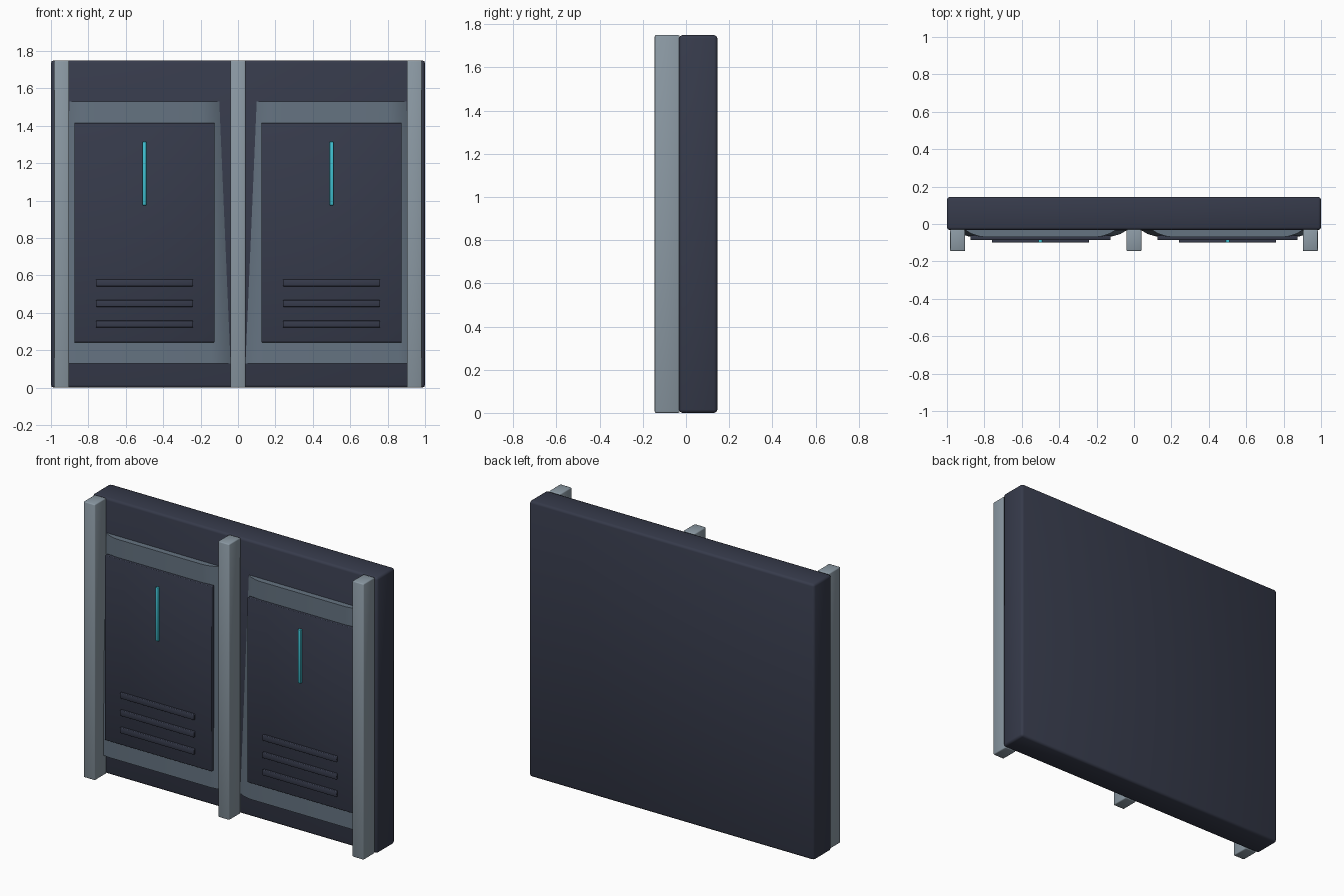
import bpy
import bmesh

cube = bpy.data.objects.get("Cube")
if cube:
    bpy.data.objects.remove(cube, do_unlink=True)


def material(name, rgb):
    mat = bpy.data.materials.new(name)
    mat.use_nodes = True
    mat.diffuse_color = (*rgb, 1)
    bsdf = next(n for n in mat.node_tree.nodes if n.type == 'BSDF_PRINCIPLED')
    bsdf.inputs["Base Color"].default_value = (*rgb, 1)
    return mat


navy = material("dark navy", (0.037, 0.043, 0.07))
steel = material("pale steel", (0.26, 0.32, 0.37))
slate = material("slate grey", (0.13, 0.172, 0.22))
cyan = material("cyan light", (0.05, 0.53, 0.64))


def finish(bm, name, mat):
    bmesh.ops.recalc_face_normals(bm, faces=bm.faces)
    mesh = bpy.data.meshes.new(name)
    bm.to_mesh(mesh)
    bm.free()
    mesh.materials.append(mat)
    obj = bpy.data.objects.new(name, mesh)
    bpy.context.collection.objects.link(obj)
    return obj


def smooth(obj, degrees):
    bpy.ops.object.select_all(action='DESELECT')
    obj.select_set(True)
    bpy.context.view_layer.objects.active = obj
    bpy.ops.object.shade_smooth_by_angle(angle=degrees * 3.14159 / 180)


def box(name, x, y, z, mat, bevel):
    """Bevelled box from (min, max) ranges."""
    bm = bmesh.new()
    bmesh.ops.create_cube(bm, size=1)
    for v in bm.verts:
        v.co = [r[0] + (c + 0.5) * (r[1] - r[0]) for c, r in zip(v.co, (x, y, z))]
    bmesh.ops.bevel(bm, geom=bm.edges[:], offset=bevel, segments=2,
                    profile=0.5, affect='EDGES')
    obj = finish(bm, name, mat)
    smooth(obj, 50)


def door_frame(name, cx):
    """Tapered surround whose front edges roll back to the wall."""
    bm = bmesh.new()
    rings = []
    # inset of the outline and depth, from wall to front
    for inset, y in ((0, -0.02), (0, -0.034), (0.03, -0.052), (0.07, -0.065), (0.1, -0.069)):
        outline = ((-0.46 + inset, 0.13), (0.46 - inset, 0.13),
                   (0.4 - inset, 1.53), (-0.4 + inset, 1.53))
        rings.append([bm.verts.new((cx + x, y, z)) for x, z in outline])
    for a, b in zip(rings, rings[1:]):
        for i in range(4):
            j = (i + 1) % 4
            bm.faces.new((a[i], a[j], b[j], b[i]))
    bm.faces.new(rings[0])
    bm.faces.new(rings[-1])
    smooth(finish(bm, name, slate), 40)


# Wall slab and posts
box("wall_slab", (-1, 1), (-0.032, 0.145), (0, 1.75), navy, 0.015)
for side, cx in (("right", -0.943), ("centre", 0), ("left", 0.943)):
    box(side + "_post", (cx - 0.04, cx + 0.04), (-0.145, -0.03), (0, 1.75), steel, 0.006)

# Two matching doors
for side, cx in (("right", -0.5), ("left", 0.5)):
    door_frame(side + "_door_frame", cx)
    box(side + "_door_panel", (cx - 0.375, cx + 0.375), (-0.086, -0.06),
        (0.242, 1.415), navy, 0.004)
    box(side + "_light_strip", (cx - 0.01, cx + 0.01), (-0.1, -0.08),
        (0.975, 1.315), cyan, 0.002)
    for i in range(3):
        z = 0.34 + 0.11 * i
        box(f"{side}_vent_slat_{i + 1}", (cx - 0.26, cx + 0.26), (-0.1, -0.08),
            (z - 0.018, z + 0.018), navy, 0.004)
